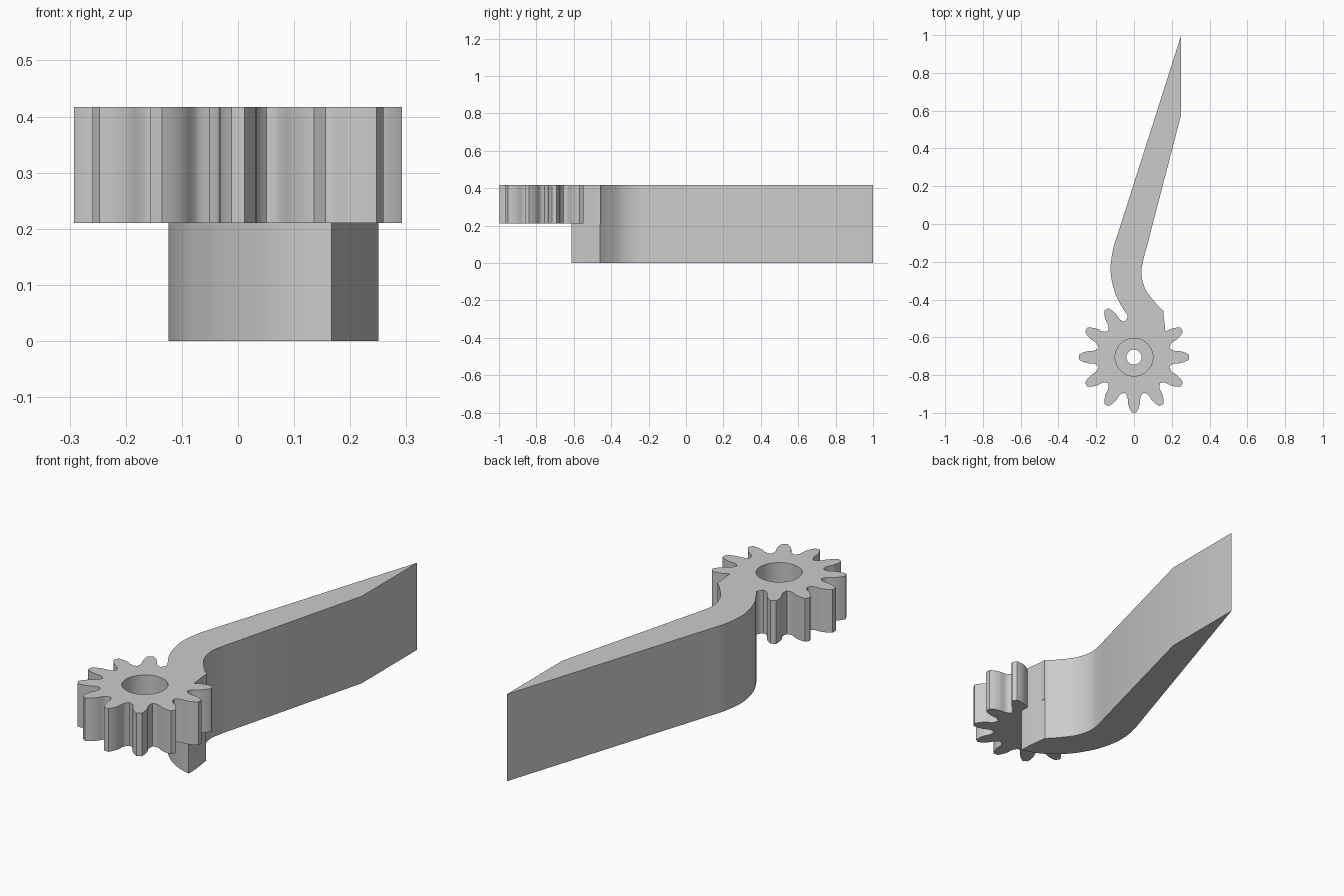
import bpy, bmesh, math
from mathutils import Vector

cube = bpy.data.objects.get("Cube")
if cube:
    bpy.data.objects.remove(cube, do_unlink=True)

TOP, GEAR_BOTTOM, BORE_FLOOR = 0.417, 0.21, 0.25
CENTRE = Vector((0, -0.705))
TEETH = 12

grey = bpy.data.materials.new("plain_grey")
grey.use_nodes = True
colour = (0.6, 0.6, 0.6, 1)
grey.diffuse_color = colour
grey.node_tree.nodes["Principled BSDF"].inputs["Base Color"].default_value = colour


def prism(name, outline, z0, z1):
    """Extrude a closed 2D outline between two heights."""
    bm = bmesh.new()
    face = bm.faces.new([bm.verts.new((p[0], p[1], z0)) for p in outline])
    top = bmesh.ops.extrude_face_region(bm, geom=[face])["geom"]
    verts = [g for g in top if isinstance(g, bmesh.types.BMVert)]
    bmesh.ops.translate(bm, verts=verts, vec=(0, 0, z1 - z0))
    bmesh.ops.recalc_face_normals(bm, faces=bm.faces)
    mesh = bpy.data.meshes.new(name)
    bm.to_mesh(mesh)
    bm.free()
    mesh.materials.append(grey)
    obj = bpy.data.objects.new(name, mesh)
    bpy.context.collection.objects.link(obj)
    return obj


def circle(radius, n=48):
    return [CENTRE + Vector((math.cos(a), math.sin(a))) * radius
            for a in (math.tau * i / n for i in range(n))]


def smooth_path(points, steps=5):
    """Catmull-Rom curve through the points."""
    p = [Vector(q) for q in points]
    p = [2 * p[0] - p[1]] + p + [2 * p[-1] - p[-2]]
    out = []
    for a, b, c, d in zip(p, p[1:], p[2:], p[3:]):
        for i in range(steps):
            t = i / steps
            out.append(0.5 * (2 * b + (c - a) * t + (2 * a - 5 * b + 4 * c - d) * t * t
                              + (3 * b - a - 3 * c + d) * t ** 3))
    return out + [p[-2]]


def shade(obj):
    bpy.ops.object.select_all(action='DESELECT')
    obj.select_set(True)
    bpy.context.view_layer.objects.active = obj
    bpy.ops.object.shade_smooth_by_angle(angle=math.radians(30))


# Gear outline: one tooth flank (radius, half width), mirrored and repeated
flank = smooth_path([(0.196, 0.043), (0.207, 0.036), (0.222, 0.033), (0.243, 0.032),
                     (0.265, 0.026), (0.282, 0.018), (0.292, 0.012)], 3)
tooth = [(r, -w) for r, w in flank] + [(r, w) for r, w in reversed(flank)]
outline = []
for k in range(TEETH):
    a = math.tau * k / TEETH
    along, across = Vector((math.cos(a), math.sin(a))), Vector((-math.sin(a), math.cos(a)))
    outline += [CENTRE + along * r + across * w for r, w in tooth]
    b = a + math.pi / TEETH
    outline.append(CENTRE + Vector((math.cos(b), math.sin(b))) * 0.195)
gear = prism("gear", outline, GEAR_BOTTOM, TOP)

# Stepped bore: wide socket from the top, narrow hole through the floor
for name, radius, z0 in (("socket_cutter", 0.1, BORE_FLOOR), ("hole_cutter", 0.04, 0.1)):
    cutter = prism(name, circle(radius), z0, TOP + 0.1)
    cutter.hide_render = True
    mod = gear.modifiers.new("bore", 'BOOLEAN')
    mod.operation, mod.solver, mod.object = 'DIFFERENCE', 'EXACT', cutter
    bpy.ops.object.select_all(action='DESELECT')
    bpy.context.view_layer.objects.active = gear
    gear.select_set(True)
    bpy.ops.object.modifier_apply(modifier=mod.name)
    bpy.data.objects.remove(cutter, do_unlink=True)
shade(gear)

# Curved lever arm with a slanted tip
outer = smooth_path([(-0.085, -0.05), (-0.112, -0.14), (-0.124, -0.25), (-0.102, -0.36),
                     (-0.063, -0.44), (-0.02, -0.5), (0.04, -0.555), (0.1, -0.59),
                     (0.167, -0.613)])
inner = smooth_path([(0.153, -0.46), (0.11, -0.413), (0.06, -0.344), (0.039, -0.265),
                     (0.048, -0.196), (0.068, -0.12)])
arm = prism("lever_arm", [(0.25, 1.0)] + outer + [(0.165, -0.55)] + inner + [(0.25, 0.58)],
            0, TOP)
shade(arm)
